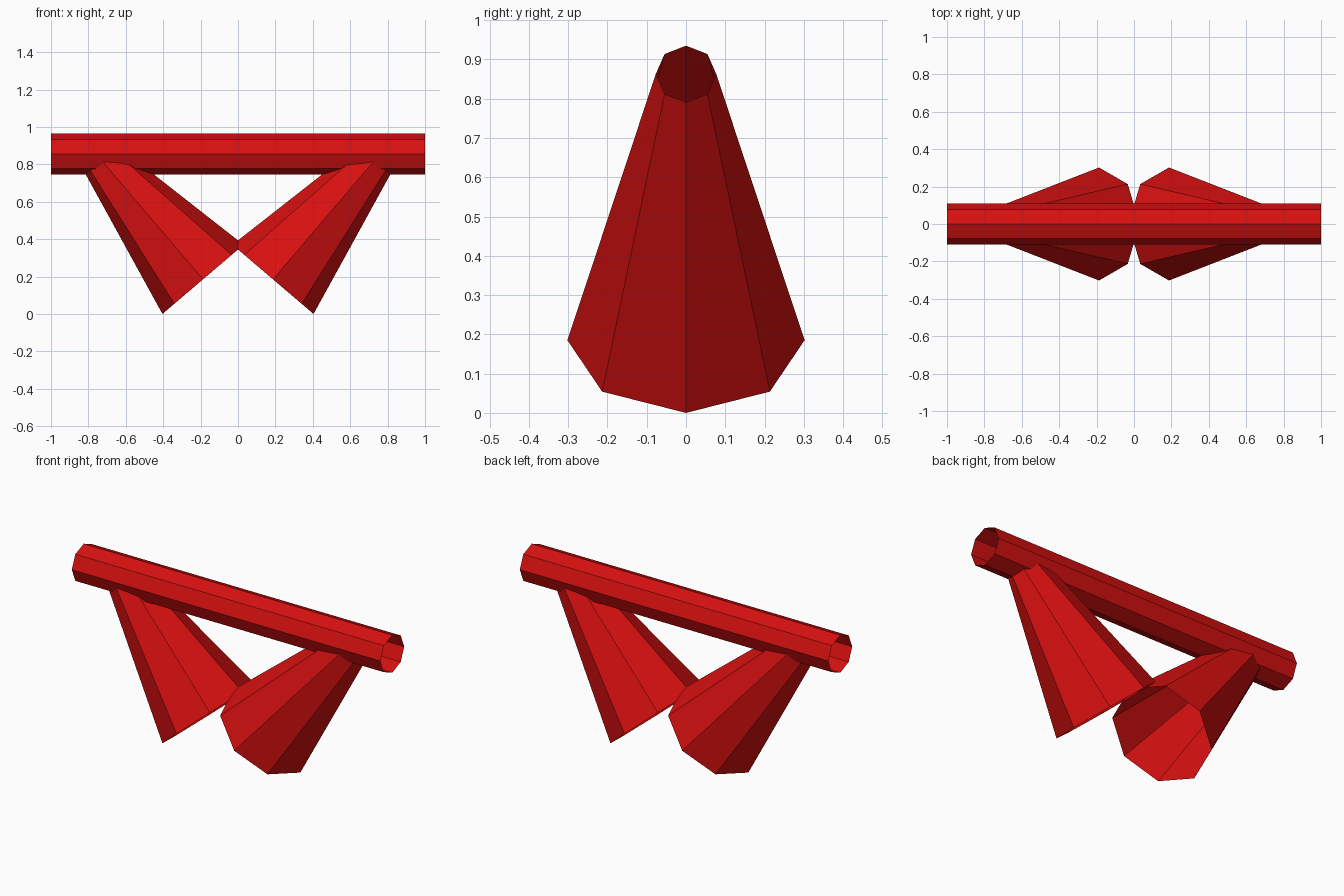
import bpy
import math
from mathutils import Vector

cube = bpy.data.objects.get("Cube")
if cube:
    bpy.data.objects.remove(cube, do_unlink=True)

SIDES = 8

red = bpy.data.materials.new("red")
red.use_nodes = True
colour = (0.68, 0.005, 0.005, 1.0)
red.diffuse_color = colour
red.node_tree.nodes["Principled BSDF"].inputs["Base Color"].default_value = colour


def ring(centre, across, depth):
    """Octagon spanned by a vector in the xz plane and a half depth along y."""
    points = []
    for i in range(SIDES):
        a = math.tau * i / SIDES
        points.append(Vector(centre) + math.cos(a) * Vector(across)
                      + math.sin(a) * Vector((0, depth, 0)))
    return points


def open_tube(name, start, end, mirrored=False):
    """Flat-sided tube with open ends, joining two rings."""
    verts = start + end
    faces = []
    for i in range(SIDES):
        j = (i + 1) % SIDES
        faces.append((i, j, j + SIDES, i + SIDES))
    if mirrored:
        verts = [Vector((-v.x, v.y, v.z)) for v in verts]
        faces = [f[::-1] for f in faces]
    mesh = bpy.data.meshes.new(name)
    mesh.from_pydata(verts, [], faces)
    mesh.materials.append(red)
    obj = bpy.data.objects.new(name, mesh)
    bpy.context.collection.objects.link(obj)
    return obj


# Horizontal bar
open_tube("crossbar",
          ring((-1, 0, 0.855), (0, 0, -0.11), 0.11),
          ring((1, 0, 0.855), (0, 0, -0.11), 0.11))

# Flared horns hanging from the bar, wide mouths facing down and inward
for name, mirrored in (("left_horn", False), ("right_horn", True)):
    open_tube(name,
              ring((0.187, 0, 0.185), (0.217, 0, -0.185), 0.302),
              ring((0.765, 0, 0.863), (0.074, 0, -0.072), 0.077),
              mirrored)
